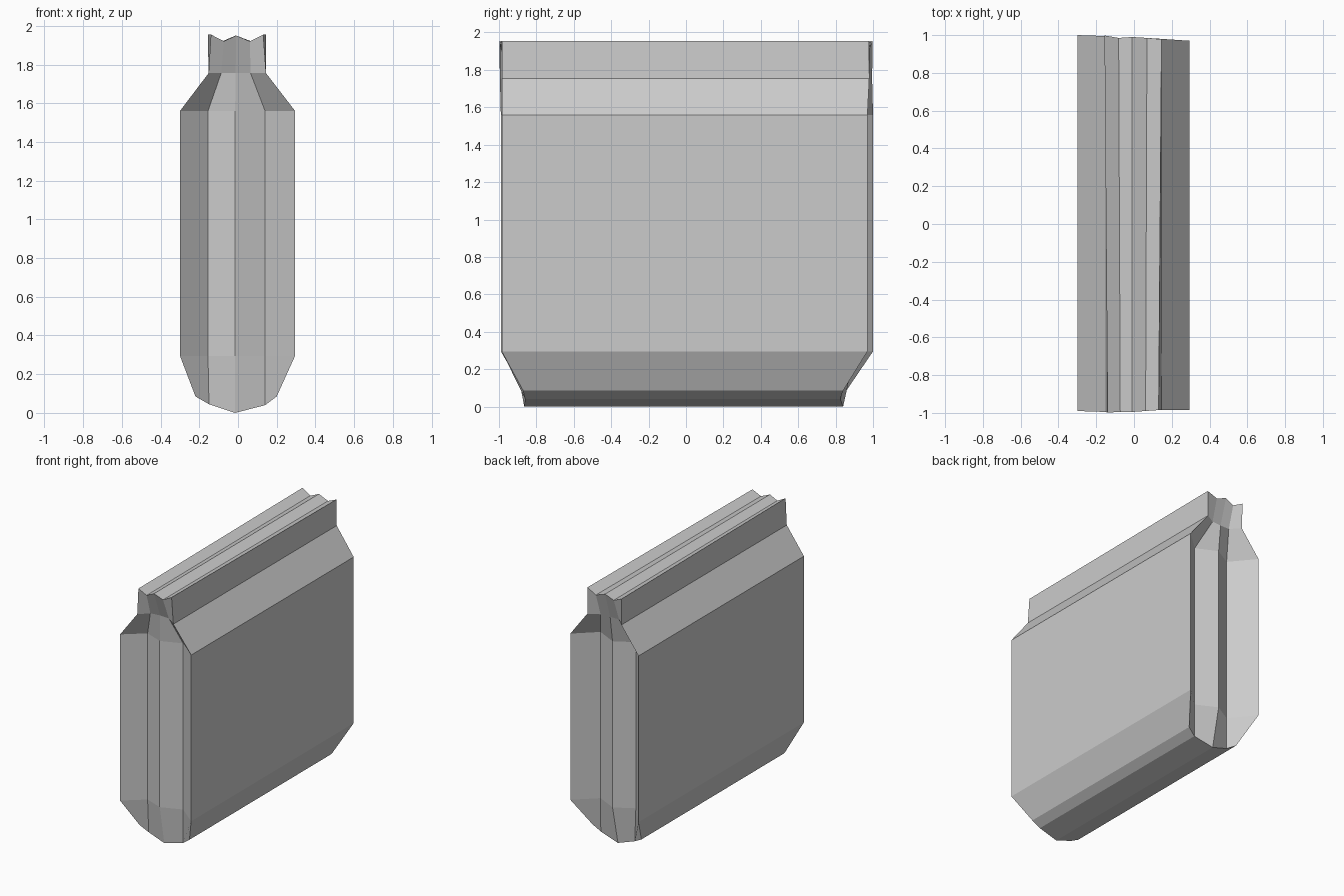
import bpy
import bmesh

# Each level runs across the pouch: left corner, left fold, middle, right fold, right corner
# x positions, heights, front depths, back depths
LEVELS = [
    # rounded bottom
    ((-0.22, -0.15, -0.015, 0.14, 0.20), (0.085, 0.045, 0.0, 0.04, 0.085),
     (-0.87, -0.86, -0.865, -0.86, -0.87), (0.85, 0.83, 0.84, 0.825, 0.84)),
    # start of the straight body
    ((-0.30, -0.155, -0.015, 0.14, 0.295), (0.295,) * 5,
     (-0.99, -0.866, -0.92, -0.86, -0.985), (1.0, 0.825, 0.905, 0.828, 0.97)),
    # shoulder
    ((-0.30, -0.155, -0.015, 0.14, 0.295), (1.56,) * 5,
     (-0.99, -0.866, -0.92, -0.86, -0.985), (1.0, 0.825, 0.905, 0.828, 0.97)),
    # neck
    ((-0.152, -0.087, -0.012, 0.065, 0.145), (1.755,) * 5,
     (-0.995, -0.93, -0.92, -0.925, -0.985), (0.995, 0.93, 0.93, 0.935, 0.98)),
    # folded top seal
    ((-0.148, -0.077, -0.011, 0.065, 0.138), (1.955, 1.92, 1.95, 1.92, 1.955),
     (-0.998, -0.995, -0.995, -0.99, -0.985), (0.998, 0.985, 0.99, 0.985, 0.978)),
]

bm = bmesh.new()
rings = []
for level, (xs, zs, front, back) in enumerate(LEVELS):
    # the seal is slightly narrower at the front than at the back
    taper = 0.055 if level == 4 else 0.0
    f = [bm.verts.new((x * (1 - taper), y, z)) for x, y, z in zip(xs, front, zs)]
    b = [bm.verts.new((x * (1 + taper), y, z)) for x, y, z in zip(xs, back, zs)]
    rings.append((f, b))

# walls between neighbouring levels
for lower, upper in zip(rings, rings[1:]):
    lo = lower[0] + lower[1][::-1]
    up = upper[0] + upper[1][::-1]
    for i in range(10):
        j = (i + 1) % 10
        bm.faces.new((lo[i], lo[j], up[j], up[i]))

# bottom and pleated top strips
for i in range(4):
    f, b = rings[0]
    bm.faces.new((f[i], b[i], b[i + 1], f[i + 1]))
    f, b = rings[-1]
    bm.faces.new((f[i], f[i + 1], b[i + 1], b[i]))

bmesh.ops.recalc_face_normals(bm, faces=bm.faces)

mesh = bpy.data.meshes.new("pouch_body")
bm.to_mesh(mesh)
bm.free()

grey = bpy.data.materials.new("light_grey")
grey.diffuse_color = (0.6, 0.6, 0.6, 1.0)
mesh.materials.append(grey)

pouch = bpy.data.objects.new("pouch_body", mesh)
bpy.context.collection.objects.link(pouch)
